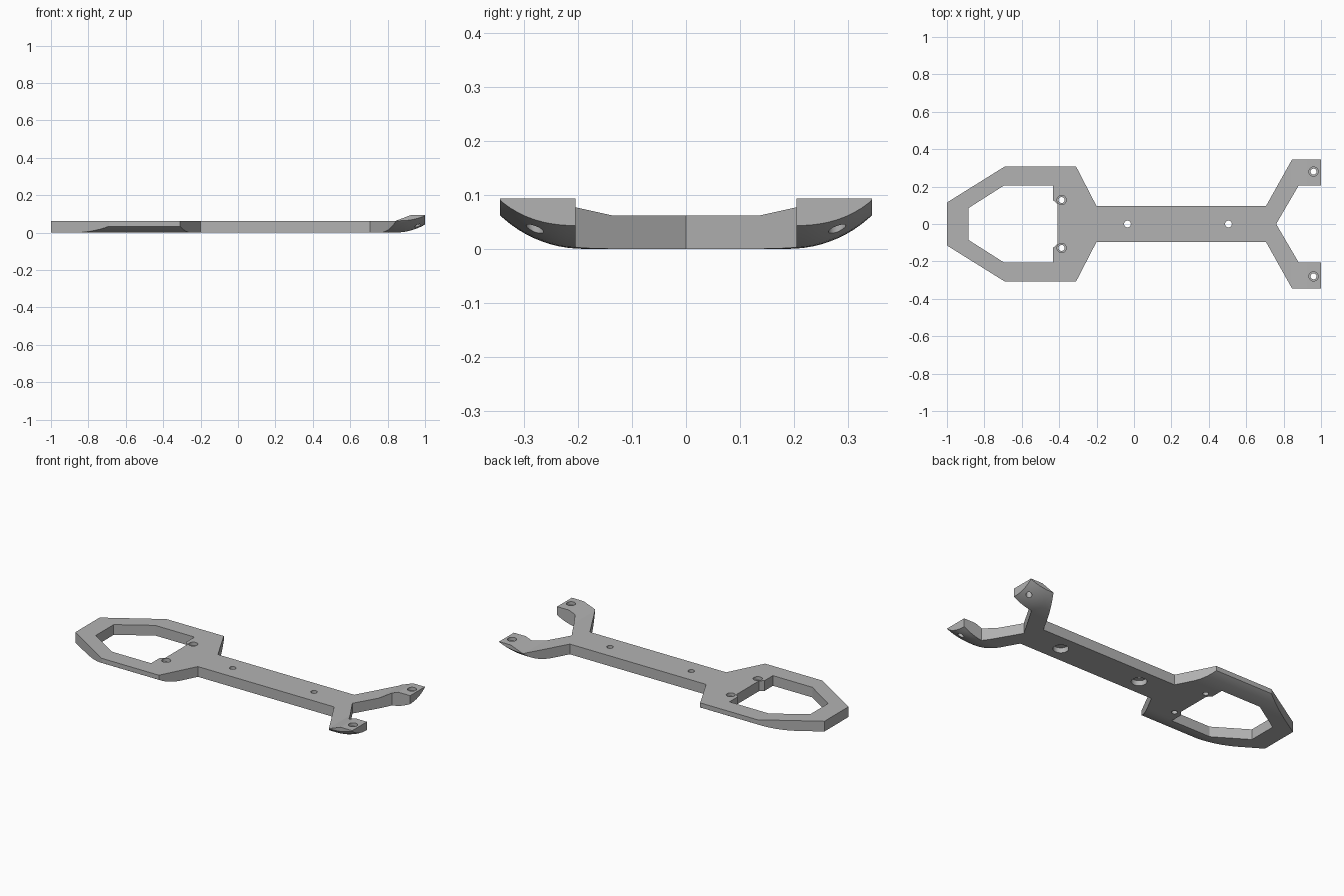
import bpy, bmesh, math

cube = bpy.data.objects.get("Cube")
if cube:
    bpy.data.objects.remove(cube, do_unlink=True)

grey = bpy.data.materials.new("plain grey")
grey.use_nodes = True
colour = (0.45, 0.45, 0.45, 1)
grey.diffuse_color = colour
grey.node_tree.nodes["Principled BSDF"].inputs["Base Color"].default_value = colour


def make_object(name, bm):
    bmesh.ops.recalc_face_normals(bm, faces=bm.faces)
    mesh = bpy.data.meshes.new(name)
    bm.to_mesh(mesh)
    bm.free()
    mesh.materials.append(grey)
    obj = bpy.data.objects.new(name, mesh)
    bpy.context.collection.objects.link(obj)
    return obj


def prism(name, points, start, move):
    """Extrude a closed outline; start maps each 2D point into space."""
    bm = bmesh.new()
    face = bm.faces.new([bm.verts.new(start(a, b)) for a, b in points])
    new = bmesh.ops.extrude_face_region(bm, geom=[face])["geom"]
    bmesh.ops.translate(bm, vec=move, verts=[v for v in new if isinstance(v, bmesh.types.BMVert)])
    return make_object(name, bm)


def cylinder(x, y, radius, low, high):
    ring = [(x + radius * math.cos(i * math.tau / 32), y + radius * math.sin(i * math.tau / 32))
            for i in range(32)]
    return prism("hole_cutter", ring, lambda a, b: (a, b, low), (0, 0, high - low))


def cut(target, cutter):
    mod = target.modifiers.new("cut", 'BOOLEAN')
    mod.operation = 'DIFFERENCE'
    mod.solver = 'EXACT'
    mod.object = cutter
    bpy.context.view_layer.objects.active = target
    bpy.ops.object.modifier_apply(modifier=mod.name)
    bpy.data.objects.remove(cutter, do_unlink=True)


def mirrored(half):
    return half + [(x, -y) for x, y in reversed(half) if y > 0]


# Flat outline: ring at one end, narrow bar, fork at the other
THICK = 0.0615
outline = mirrored([(-1, .115), (-.69, .308), (-.31, .308), (-.2, .095), (.705, .095),
                    (.845, .345), (1, .345), (1, .205), (.88, .205), (.76, 0)])
frame = prism("arm_frame", outline, lambda a, b: (a, b, -.05), (0, 0, .2))

# Opening in the ring, with two lugs for the screws
opening = mirrored([(-.885, .085), (-.695, .206), (-.433, .206), (-.433, .128), (-.41, .106)])
cut(frame, prism("opening_cutter", opening, lambda a, b: (a, b, -.1), (0, 0, .4)))

# Top surface, raised at the fork tips
top = [(-1.2, THICK), (.839, THICK), (.922, .093), (1.2, .093), (1.2, .3), (-1.2, .3)]
cut(frame, prism("top_cutter", top, lambda a, b: (a, -.6, b), (0, 1.2, 0)))


# Underside, rounded up towards the long sides and the fork ends
def arc(d, r):
    return r - math.sqrt(r * r - d * d) if d > 0 else 0


def underside(x, y):
    p = 1.3
    return (arc(abs(y) - .19, .223) ** p + arc(x - .84, .32) ** p) ** (1 / p)


xs = [-1.1] + [.84 + .02 * i for i in range(11)]
side = [.19 + .015 * i for i in range(13)]
ys = [-y for y in reversed(side)] + side
bm = bmesh.new()
grid = [[bm.verts.new((x, y, underside(x, y))) for y in ys] for x in xs]
for a, b in zip(grid, grid[1:]):
    for j in range(len(ys) - 1):
        bm.faces.new((a[j], b[j], b[j + 1], a[j + 1]))
new = bmesh.ops.extrude_face_region(bm, geom=bm.faces[:], use_keep_orig=True)["geom"]
for v in new:
    if isinstance(v, bmesh.types.BMVert):
        v.co.z = -.2
bmesh.ops.triangulate(bm, faces=bm.faces[:])
cut(frame, make_object("underside_cutter", bm))

# Bar holes, recessed from below
for x in (-.035, .505):
    cut(frame, cylinder(x, 0, .018, -.1, .2))
    cut(frame, cylinder(x, 0, .042, -.1, .03))

# Ring and fork holes, recessed from above
for x, height in ((-.387, THICK), (.96, .093)):
    for y in (-.28, .28) if x > 0 else (-.128, .128):
        cut(frame, cylinder(x, y, .016, -.1, .2))
        cut(frame, cylinder(x, y, .025, height - .02, .2))

# Smooth the rounded underside, keep the edges crisp
frame.select_set(True)
bpy.context.view_layer.objects.active = frame
bpy.ops.object.shade_smooth_by_angle(angle=math.radians(20))
